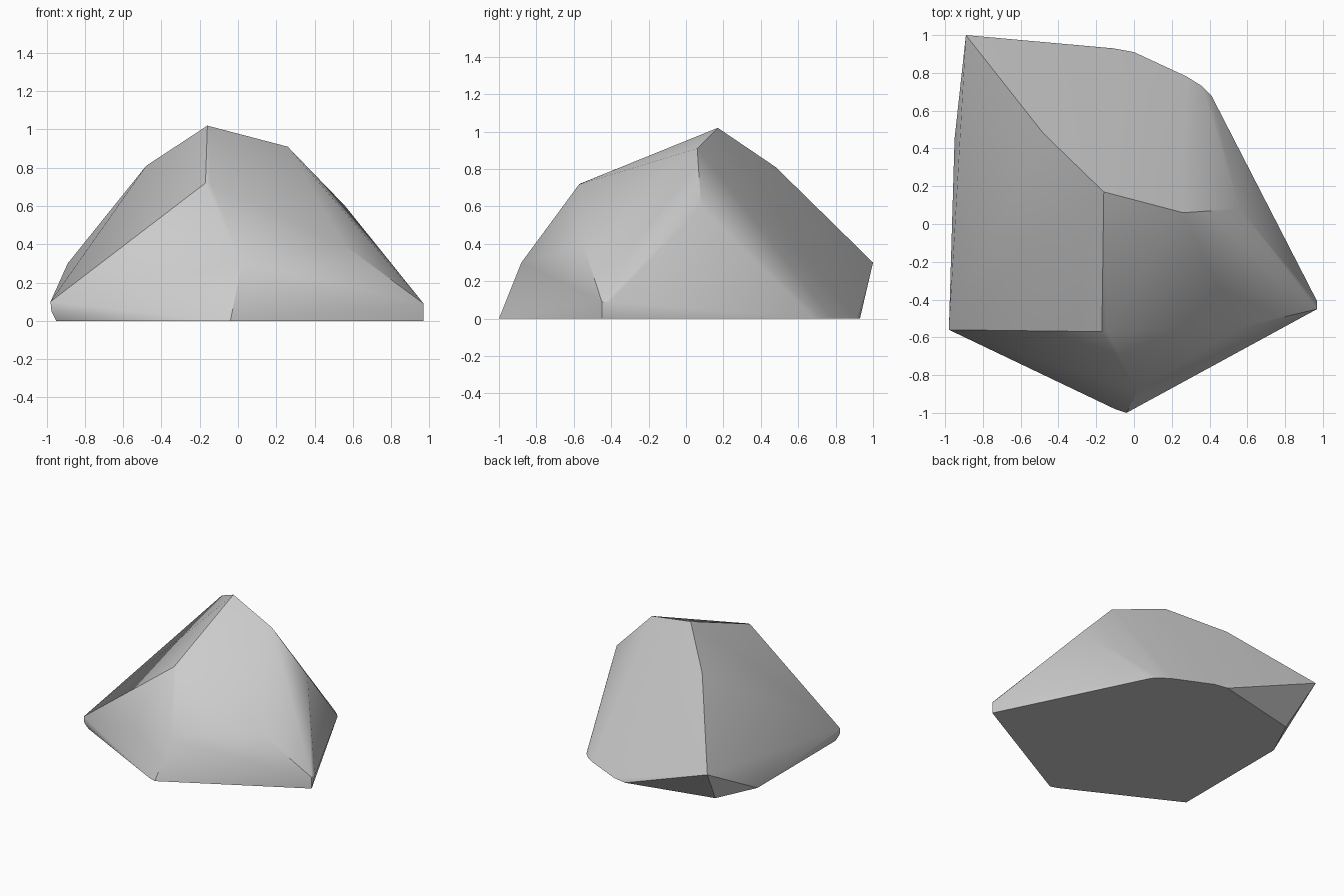
import bpy
import bmesh
from math import radians

default = bpy.data.objects.get("Cube")
if default:
    bpy.data.objects.remove(default, do_unlink=True)

# One stone grey
stone = bpy.data.materials.new("stone_grey")
stone.use_nodes = True
grey = (0.6, 0.6, 0.6, 1)
stone.diffuse_color = grey
stone.node_tree.nodes["Principled BSDF"].inputs["Base Color"].default_value = grey

# Corners of the chipped boulder, grouped by region
ridge = [(-.16, .17, 1.02), (.26, .06, .91), (.56, .08, .60), (-.48, .48, .81)]
front = [(-.17, -.57, .72), (-.145, -.565, .72), (.02, -.88, .30),
         (.05, -.85, .30), (.55, -.55, .40)]
tips = [(.97, -.41, .09), (.97, -.45, .09), (-.98, -.56, .10),
        (-.975, -.56, .05), (-.89, 1, .30)]
base = [(.97, -.45), (-.04, -1), (-.10, -.98), (-.95, -.54), (-.95, .45),
        (-.80, .77), (-.11, .93), (0, .91), (.28, .78), (.36, .73), (.41, .68)]
corners = ridge + front + tips + [(x, y, 0) for x, y in base]

# Wrap the corners in a convex shell and merge coplanar faces
bm = bmesh.new()
for co in corners:
    bm.verts.new(co)
shell = bmesh.ops.convex_hull(bm, input=bm.verts)
loose = [v for v in bm.verts if not v.link_faces]
bmesh.ops.delete(bm, geom=loose, context='VERTS')
bmesh.ops.dissolve_limit(bm, angle_limit=radians(1), verts=bm.verts, edges=bm.edges)
bmesh.ops.recalc_face_normals(bm, faces=bm.faces)

mesh = bpy.data.meshes.new("boulder")
bm.to_mesh(mesh)
bm.free()
mesh.materials.append(stone)
boulder = bpy.data.objects.new("boulder", mesh)
bpy.context.collection.objects.link(boulder)

# Soft shading over shallow facets, sharp along the main ridges
bpy.ops.object.select_all(action='DESELECT')
boulder.select_set(True)
bpy.context.view_layer.objects.active = boulder
bpy.ops.object.shade_smooth_by_angle(angle=radians(35))
